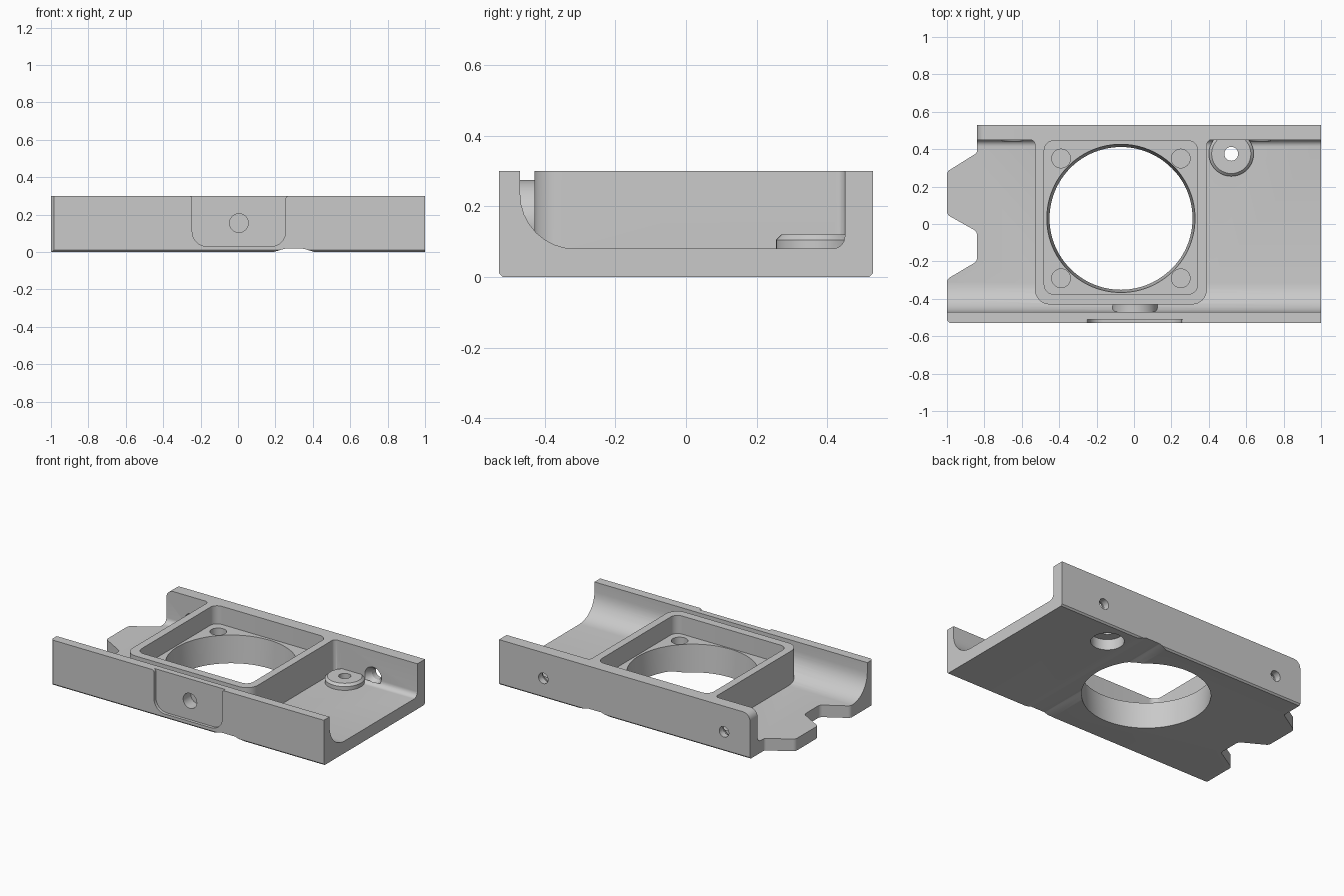
import bpy, bmesh, math
from mathutils import Vector

if "Cube" in bpy.data.objects:
    bpy.data.objects.remove(bpy.data.objects["Cube"], do_unlink=True)

grey = bpy.data.materials.new("plain grey")
grey.use_nodes = True
grey.diffuse_color = (0.59, 0.59, 0.59, 1)
grey.node_tree.nodes["Principled BSDF"].inputs["Base Color"].default_value = (0.59, 0.59, 0.59, 1)

ORDER = {"x": lambda a, b, c: (c, a, b), "y": lambda a, b, c: (a, c, b), "z": lambda a, b, c: (a, b, c)}


def make(name, bm):
    bmesh.ops.recalc_face_normals(bm, faces=bm.faces)
    mesh = bpy.data.meshes.new(name)
    bm.to_mesh(mesh)
    bm.free()
    mesh.materials.append(grey)
    ob = bpy.data.objects.new(name, mesh)
    bpy.context.collection.objects.link(ob)
    return ob


def loft(name, axis, ring_lo, ring_hi, lo, hi):
    """Solid between two matching outlines, along one axis."""
    bm = bmesh.new()
    a = [bm.verts.new(ORDER[axis](u, v, lo)) for u, v in ring_lo]
    b = [bm.verts.new(ORDER[axis](u, v, hi)) for u, v in ring_hi]
    bm.faces.new(a)
    bm.faces.new(b)
    for i in range(len(a)):
        j = (i + 1) % len(a)
        bm.faces.new((a[i], a[j], b[j], b[i]))
    return make(name, bm)


def rounded(corners, steps=8):
    """Outline from (u, v, radius) corners."""
    out, n = [], len(corners)
    for i, (u, v, r) in enumerate(corners):
        p = Vector((u, v))
        if r == 0:
            out.append(p)
            continue
        d1 = (Vector(corners[i - 1][:2]) - p).normalized()
        d2 = (Vector(corners[(i + 1) % n][:2]) - p).normalized()
        half = d1.angle(d2) / 2
        centre = p + (d1 + d2).normalized() * r / math.sin(half)
        t = r / math.tan(half)
        va, vb = (p + d1 * t - centre) / r, (p + d2 * t - centre) / r
        sweep = math.pi - 2 * half
        for k in range(steps + 1):
            a = sweep * k / steps
            out.append(centre + (va * math.sin(sweep - a) + vb * math.sin(a)) * r / math.sin(sweep))
    return out


def prism(name, axis, corners, lo, hi):
    ring = rounded(corners)
    return loft(name, axis, ring, ring, lo, hi)


def cone(name, axis, u, v, r_lo, r_hi, lo, hi, n=40):
    def ring(r):
        return [(u + r * math.cos(math.tau * k / n), v + r * math.sin(math.tau * k / n)) for k in range(n)]
    return loft(name, axis, ring(r_lo), ring(r_hi), lo, hi)


def box(u0, u1, v0, v1, r):
    return [(u0, v0, r), (u1, v0, r), (u1, v1, r), (u0, v1, r)]


def combine(target, other, operation):
    mod = target.modifiers.new(operation.lower(), "BOOLEAN")
    mod.operation, mod.solver, mod.object = operation, "EXACT", other
    bpy.context.view_layer.objects.active = target
    bpy.ops.object.modifier_apply(modifier=mod.name)
    bpy.data.objects.remove(other, do_unlink=True)


# Channel-shaped tray with a wide front fillet
tray = prism("fan_tray", "x", [
    (-0.53, 0.01, 0), (-0.52, 0, 0), (0.52, 0, 0), (0.53, 0.01, 0), (0.53, 0.3, 0), (0.45, 0.3, 0),
    (0.45, 0.08, 0.035), (-0.47, 0.08, 0.155), (-0.47, 0.3, 0), (-0.53, 0.3, 0)], -1, 1)

# Plan outline with two tabs on the end
combine(tray, prism("plan", "z", [
    (1.1, -0.6, 0), (1.1, 0.6, 0), (-0.84, 0.6, 0), (-0.84, 0.38, 0.02), (-1, 0.28, 0.03),
    (-1, 0.05, 0.03), (-0.84, -0.04, 0.03), (-0.84, -0.2, 0.03), (-1, -0.295, 0.03),
    (-1, -0.515, 0), (-0.985, -0.53, 0), (-0.985, -0.6, 0)], -0.1, 0.4), "INTERSECT")

# Fan frame, flared into the back wall, and the two bosses
combine(tray, prism("frame", "z", [
    (-0.53, -0.43, 0.08), (0.39, -0.43, 0.08), (0.39, 0.45, 0.025), (0.43, 0.45, 0), (0.43, 0.5, 0),
    (-0.57, 0.5, 0), (-0.57, 0.45, 0), (-0.53, 0.45, 0.025)], 0.04, 0.3), "UNION")
combine(tray, cone("front_boss", "y", 0.005, 0.155, 0.12, 0.12, -0.5, -0.4), "UNION")
combine(tray, cone("floor_boss", "z", 0.52, 0.375, 0.12, 0.12, 0.04, 0.105), "UNION")
combine(tray, cone("floor_boss_rim", "z", 0.52, 0.375, 0.12, 0.105, 0.105, 0.12), "UNION")

# Fan pocket, air opening and corner screw holes
cuts = [prism("pocket", "z", box(-0.48, 0.34, -0.375, 0.445, 0.05), 0.18, 0.4),
        cone("opening", "z", -0.07, 0.03, 0.38, 0.398, -0.02, 0.2, 96)]
for x in (-0.39, 0.25):
    for y in (-0.29, 0.35):
        cuts.append(cone("corner_hole", "z", x, y, 0.05, 0.05, 0.08, 0.25))

# Floor boss hole with a recess beneath
cuts += [cone("floor_hole", "z", 0.52, 0.375, 0.037, 0.037, 0, 0.2),
         cone("floor_recess", "z", 0.52, 0.375, 0.1, 0.1, -0.05, 0.07)]

# Countersunk holes through the back wall
for x in (-0.65, 0.675):
    cuts += [cone("wall_hole", "y", x, 0.13, 0.035, 0.035, 0.4, 0.6),
             cone("wall_sink", "y", x, 0.13, 0.064, 0.035, 0.445, 0.49)]

# Shallow front panel, its hole, the underside channel and the rounded wall corner
cuts += [prism("front_panel", "y", [
            (-0.245, 0.03, 0.08), (0.255, 0.03, 0.08), (0.255, 0.3, 0.015), (0.28, 0.3, 0),
            (0.28, 0.35, 0), (-0.27, 0.35, 0), (-0.27, 0.3, 0), (-0.245, 0.3, 0.015)], -0.6, -0.51),
         cone("front_hole", "y", 0.005, 0.155, 0.05, 0.05, -0.6, -0.43),
         prism("channel", "y", [(0.19, -0.02, 0), (0.19, 0, 0), (0.25, 0.018, 0.05), (0.35, 0.018, 0.05),
                                (0.41, 0, 0), (0.41, -0.02, 0)], -0.6, 0.6)]
ring = rounded([(-0.84, 0.3, 0.05), (0, 0.3, 0), (0, 0.1, 0), (-0.84, 0.1, 0)])[:9]
corner = [(-0.9, 0.25)] + [tuple(p) for p in ring] + [(-0.79, 0.35), (-0.9, 0.35)]
cuts.append(loft("wall_corner", "y", corner, corner, 0.4, 0.6))
for cut in cuts:
    combine(tray, cut, "DIFFERENCE")

bpy.ops.object.select_all(action="DESELECT")
tray.select_set(True)
bpy.context.view_layer.objects.active = tray
bpy.ops.object.shade_smooth_by_angle(angle=math.radians(30))
